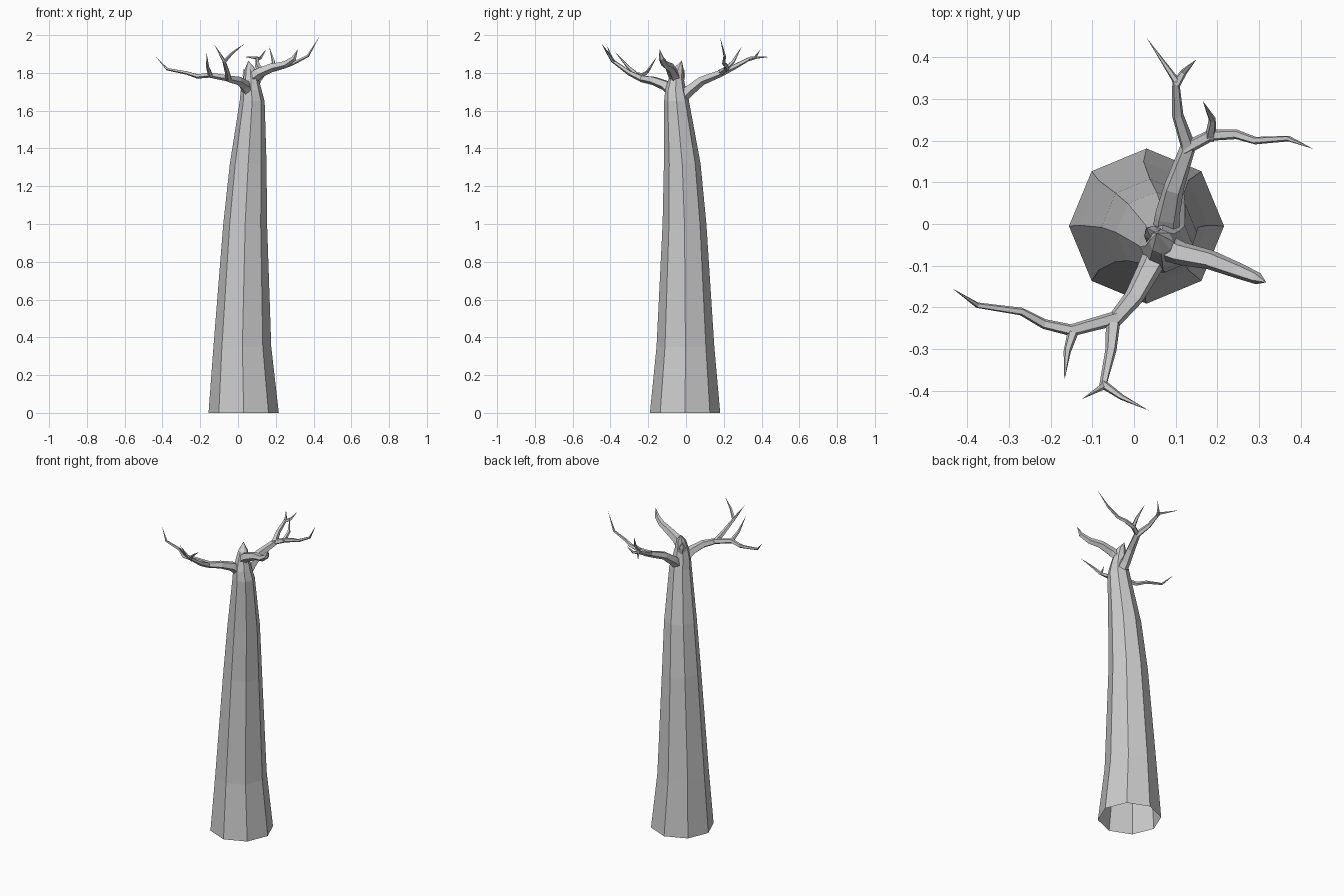
import bpy, bmesh, math
from mathutils import Vector

if "Cube" in bpy.data.objects:
    bpy.data.objects.remove(bpy.data.objects["Cube"], do_unlink=True)

bark = bpy.data.materials.new("grey bark")
bark.use_nodes = True
bark.diffuse_color = (0.6, 0.6, 0.6, 1)
bark.node_tree.nodes["Principled BSDF"].inputs["Base Color"].default_value = bark.diffuse_color


def skin_rings(name, rings, tip=None, start_cap=False):
    """Join rings of points with quads and finish at a pointed tip."""
    bm = bmesh.new()
    loops = [[bm.verts.new(p) for p in ring] for ring in rings]
    n = len(loops[0])
    for a, b in zip(loops, loops[1:]):
        for i in range(n):
            j = (i + 1) % n
            bm.faces.new((a[i], a[j], b[j], b[i]))
    if tip is not None:
        end = bm.verts.new(tip)
        for i in range(n):
            bm.faces.new((loops[-1][i], loops[-1][(i + 1) % n], end))
    if start_cap:
        bm.faces.new(loops[0][::-1])
    mesh = bpy.data.meshes.new(name)
    bm.to_mesh(mesh)
    bm.free()
    mesh.materials.append(bark)
    obj = bpy.data.objects.new(name, mesh)
    bpy.context.collection.objects.link(obj)
    return obj


def branch(name, path, r0, r1, sides=5):
    """Tapering faceted limb along a path, ending in a point."""
    pts = [Vector(p) for p in path]
    rings = []
    last = len(pts) - 1
    for k in range(last):
        d = (pts[k + 1] - pts[max(k - 1, 0)]).normalized()
        side = d.cross(Vector((0, 0, 1))).normalized()
        up = side.cross(d)
        r = r0 + (r1 - r0) * k / max(last - 1, 1)
        angles = [math.tau * i / sides for i in range(sides)]
        rings.append([pts[k] + r * (side * math.sin(a) - up * math.cos(a)) for a in angles])
    # ring winding runs clockwise about the path, so reverse it to face outwards
    return skin_rings(name, [r[::-1] for r in rings] if rings_inward(rings, pts) else rings,
                      pts[-1], True)


def rings_inward(rings, pts):
    a, b = rings[0][0] - pts[0], rings[0][1] - pts[0]
    return a.cross(b).dot(pts[1] - pts[0]) < 0


# Leaning eight-sided trunk, open underneath: centre x, centre y, height, radius
levels = [(.03, -.005, 0, .186), (.023, -.003, .35, .153), (.038, -.008, 1, .116),
          (.054, -.02, 1.32, .097), (.075, -.05, 1.65, .066), (.07, -.055, 1.71, .055),
          (.068, -.052, 1.77, .04), (.065, -.042, 1.82, .029)]
skin_rings("trunk", [[(x + r * math.cos(k * math.pi / 4), y + r * math.sin(k * math.pi / 4), z)
                      for k in range(8)] for x, y, z, r in levels], (.055, -.022, 1.865))
branch("crown_stub", [(.06, -.04, 1.74), (.04, -.02, 1.79), (.03, -.01, 1.82)], .03, .018)

# Front limb with its forks
branch("front_limb", [(.06, -.06, 1.69), (.035, -.11, 1.735), (0, -.175, 1.76), (-.05, -.235, 1.77),
                      (-.055, -.3, 1.80), (-.075, -.39, 1.865), (-.125, -.42, 1.95)], .034, .009)
branch("front_limb_twig", [(-.073, -.385, 1.86), (-.03, -.415, 1.905), (.035, -.447, 1.955)], .011, .007)
branch("front_side_branch", [(-.04, -.225, 1.77), (-.15, -.255, 1.79), (-.215, -.24, 1.782),
                             (-.27, -.21, 1.80), (-.375, -.195, 1.82), (-.435, -.155, 1.885)], .018, .007)
branch("front_side_twig", [(-.145, -.255, 1.785), (-.16, -.305, 1.83), (-.167, -.375, 1.91)], .014, .009)

# Back limb with its forks
branch("back_limb", [(.075, -.035, 1.66), (.08, .02, 1.71), (.095, .085, 1.76), (.13, .185, 1.80),
                     (.105, .26, 1.835), (.1, .345, 1.88), (.03, .447, 1.885)], .036, .009)
branch("back_limb_twig", [(.1, .335, 1.875), (.12, .365, 1.88), (.15, .395, 1.925)], .012, .008)
branch("back_side_branch", [(.12, .18, 1.80), (.185, .213, 1.82), (.245, .215, 1.835),
                            (.29, .2, 1.85), (.37, .205, 1.89), (.43, .18, 1.99)], .017, .007)
branch("back_side_twig", [(.183, .205, 1.815), (.188, .25, 1.86), (.165, .295, 1.94)], .014, .009)

# Thick limb reaching to the left side
branch("left_limb", [(.06, -.05, 1.76), (.11, -.07, 1.80), (.18, -.085, 1.83), (.25, -.112, 1.845),
                     (.295, -.13, 1.875), (.317, -.14, 1.925)], .034, .015)
